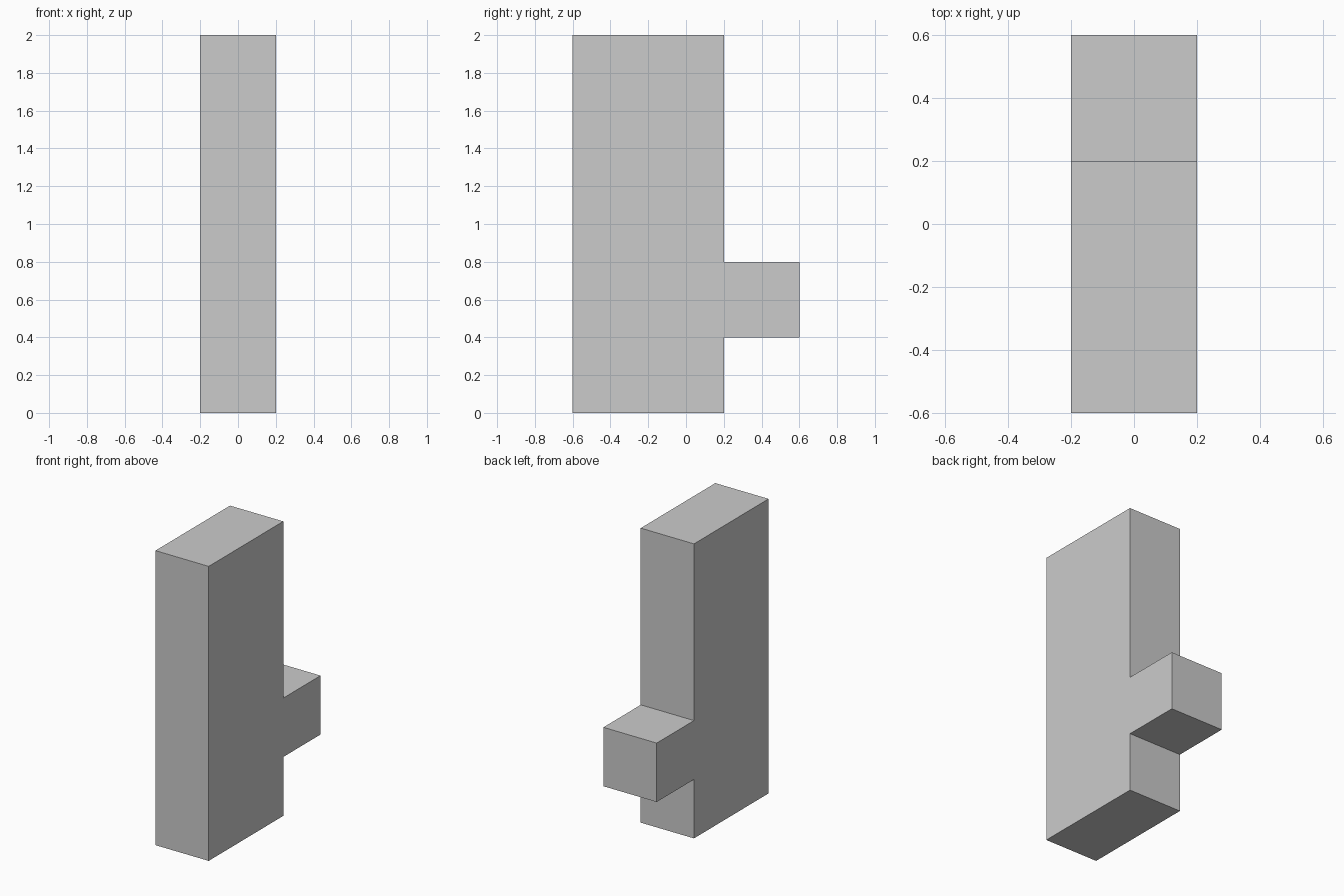
import bpy
import bmesh

if "Cube" in bpy.data.objects:
    bpy.data.objects.remove(bpy.data.objects["Cube"])

HALF_WIDTH = 0.2

# Side outline in (y, z): tall slab with a square peg at the back
outline = [(-0.6, 0), (0.2, 0), (0.2, 0.4), (0.6, 0.4),
           (0.6, 0.8), (0.2, 0.8), (0.2, 2), (-0.6, 2)]

# Extrude the outline across the width
bm = bmesh.new()
side = bm.faces.new([bm.verts.new((-HALF_WIDTH, y, z)) for y, z in outline])
extruded = bmesh.ops.extrude_face_region(bm, geom=[side], use_keep_orig=True)
moved = [v for v in extruded["geom"] if isinstance(v, bmesh.types.BMVert)]
bmesh.ops.translate(bm, verts=moved, vec=(2 * HALF_WIDTH, 0, 0))
bmesh.ops.recalc_face_normals(bm, faces=bm.faces)

mesh = bpy.data.meshes.new("slab_with_peg")
bm.to_mesh(mesh)
bm.free()
bpy.context.collection.objects.link(bpy.data.objects.new("slab_with_peg", mesh))
